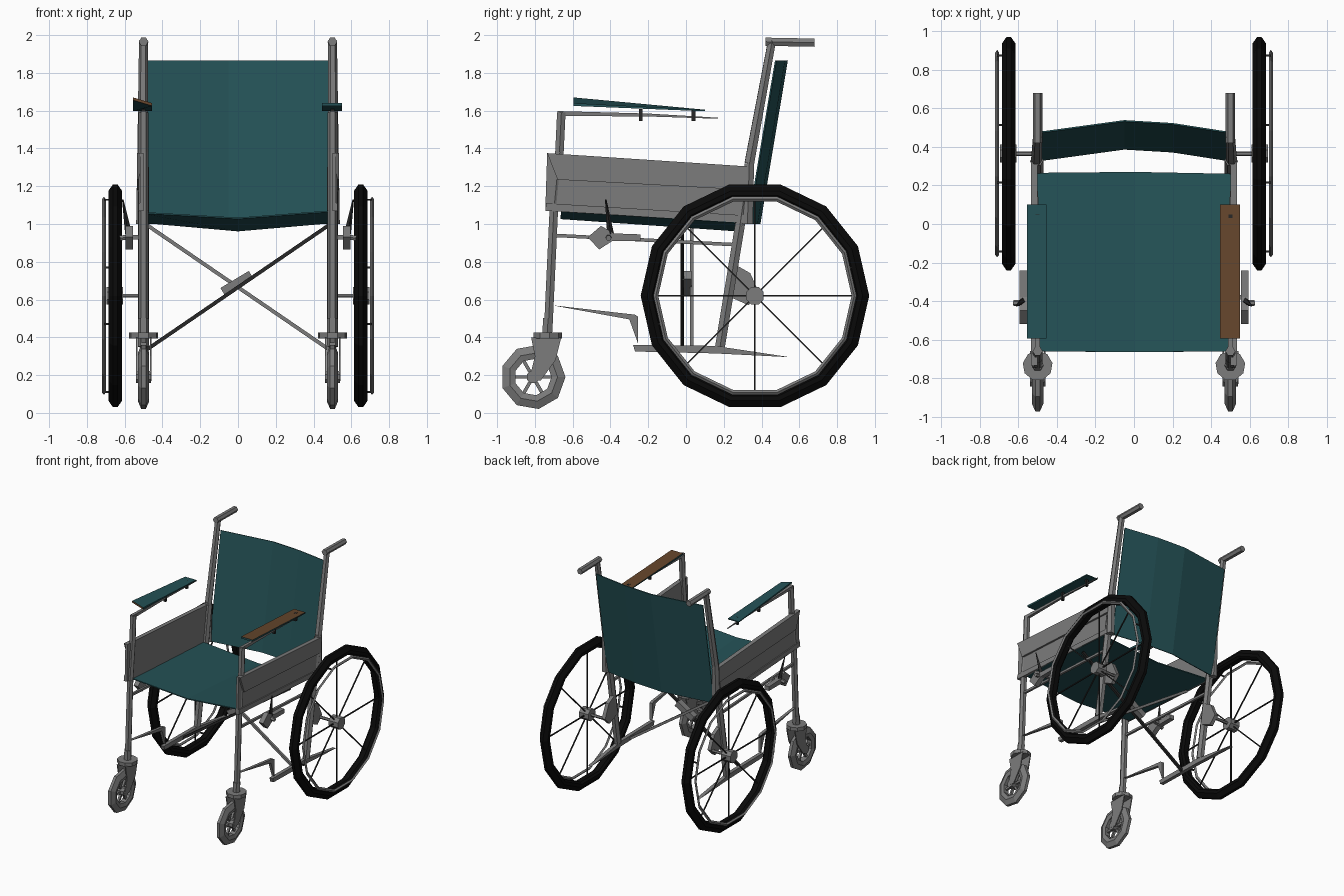
import bpy, bmesh, math
from mathutils import Vector, Matrix

cube = bpy.data.objects.get("Cube")
if cube:
    bpy.data.objects.remove(cube)


def material(name, r, g, b):
    m = bpy.data.materials.new(name)
    m.use_nodes = True
    m.diffuse_color = (r, g, b, 1)
    m.node_tree.nodes["Principled BSDF"].inputs["Base Color"].default_value = (r, g, b, 1)
    return m


TEAL = material("teal fabric", 0.018, 0.085, 0.095)
GREY = material("grey metal", 0.2, 0.2, 0.2)
DARK = material("dark metal", 0.02, 0.02, 0.02)
BLACK = material("black rubber", 0.003, 0.003, 0.003)
BROWN = material("brown padding", 0.13, 0.06, 0.025)


def finish(name, bm, *mats, rule=None):
    bmesh.ops.recalc_face_normals(bm, faces=bm.faces)
    bm.normal_update()
    if rule:
        for f in bm.faces:
            f.material_index = rule(f)
    me = bpy.data.meshes.new(name)
    bm.to_mesh(me)
    bm.free()
    for m in mats:
        me.materials.append(m)
    ob = bpy.data.objects.new(name, me)
    bpy.context.collection.objects.link(ob)
    return ob


def add_rod(bm, a, b, r1, r2, sides):
    a, b = Vector(a), Vector(b)
    d = b - a
    turn = d.to_track_quat('Z', 'Y').to_matrix().to_4x4() @ Matrix.Rotation(math.pi / sides, 4, 'Z')
    bmesh.ops.create_cone(bm, cap_ends=True, segments=sides, radius1=r1, radius2=r2,
                          depth=d.length, matrix=Matrix.Translation((a + b) / 2) @ turn)


def rods(name, path, r, mat, sides=6, r_end=None):
    """Chain of straight rods through the path points."""
    bm = bmesh.new()
    n = len(path) - 1
    r_end = r if r_end is None else r_end
    for i in range(n):
        add_rod(bm, path[i], path[i + 1], r + (r_end - r) * i / n, r + (r_end - r) * (i + 1) / n, sides)
    return finish(name, bm, mat)


def plate(name, outline, x0, x1, *mats, rule=None):
    """Side outline in y, z pushed out from x0 to x1."""
    bm = bmesh.new()
    f = bm.faces.new([bm.verts.new((x0, y, z)) for y, z in outline])
    new = bmesh.ops.extrude_face_region(bm, geom=[f])["geom"]
    bmesh.ops.translate(bm, vec=(x1 - x0, 0, 0), verts=[v for v in new if isinstance(v, bmesh.types.BMVert)])
    return finish(name, bm, *mats, rule=rule)


def ring(name, profile, n, centre, mat):
    """Closed x, radius profile turned about the x axis."""
    bm = bmesh.new()
    loops = []
    for i in range(n):
        a = math.tau * i / n
        loops.append([bm.verts.new(Vector(centre) + Vector((x, r * math.cos(a), r * math.sin(a))))
                      for x, r in profile])
    k = len(profile)
    for i in range(n):
        p, q = loops[i], loops[(i + 1) % n]
        for j in range(k):
            bm.faces.new((p[j], p[(j + 1) % k], q[(j + 1) % k], q[j]))
    return finish(name, bm, mat)


def spokes(name, centre, count, r0, r1, thick, mat):
    bm = bmesh.new()
    for i in range(count):
        a = math.tau * i / count
        d = Vector((0, math.cos(a), math.sin(a)))
        add_rod(bm, Vector(centre) + d * r0, Vector(centre) + d * r1, thick, thick, 4)
    return finish(name, bm, mat)


def sheet(name, rows, mat):
    """Thin cloth through rows of points."""
    bm = bmesh.new()
    grid = [[bm.verts.new(p) for p in row] for row in rows]
    for a, b in zip(grid, grid[1:]):
        for i in range(len(a) - 1):
            bm.faces.new((a[i], a[i + 1], b[i + 1], b[i]))
    ob = finish(name, bm, mat)
    mod = ob.modifiers.new("thickness", 'SOLIDIFY')
    mod.thickness = 0.008
    mod.offset = 0
    return ob


# Sagging seat and backrest cloth
sheet("seat", [[(-0.51, -0.66, 1.06), (0, -0.665, 1.03), (0.52, -0.66, 1.07)],
               [(-0.51, 0.265, 1.01), (0, 0.27, 0.965), (0.52, 0.26, 1.01)]], TEAL)
sheet("backrest", [[(x, y + dy, z) for x, dy in ((-0.49, 0), (-0.05, 0.06), (0.2, 0.045), (0.49, 0))]
                   for y, z in ((0.33, 1.0), (0.475, 1.865))], TEAL)

# Crossed braces under the seat
rods("cross_brace_grey", [(-0.49, 0.03, 1.0), (0.49, 0.03, 0.33)], 0.014, GREY, 4)
rods("cross_brace_dark", [(0.49, -0.02, 1.0), (-0.49, -0.02, 0.33)], 0.014, DARK, 4)
rods("brace_pivot", [(-0.08, 0.005, 0.64), (0.07, 0.005, 0.73)], 0.035, GREY, 4)

for s, side in ((1, "left"), (-1, "right")):
    X = 0.5 * s

    # Frame tubes
    rods(side + "_front_post", [(X, -0.73, 0.43), (X, -0.70, 1.07), (X, -0.67, 1.38), (X, -0.66, 1.59)],
         0.026, GREY)
    rods(side + "_arm_tube", [(X, -0.68, 1.585), (X, -0.2, 1.577), (X, 0.17, 1.56)], 0.018, GREY, 4, 0.004)
    rods(side + "_rear_post", [(X, 0.18, 0.35), (X, 0.285, 0.99), (X, 0.33, 1.3)], 0.03, GREY)
    rods(side + "_back_post", [(X * 1.01, 0.325, 1.0), (X * 1.01, 0.335, 1.32), (X, 0.455, 1.97)], 0.034, GREY, 6, 0.024)
    rods(side + "_push_handle", [(X, 0.42, 1.965), (X, 0.68, 1.96)], 0.025, GREY)
    rods(side + "_seat_rail", [(X, -0.7, 0.94), (X, 0.27, 0.89)], 0.013, GREY, 4)
    plate(side + "_lower_rail", [(-0.28, 0.36), (0.15, 0.355), (0.55, 0.295), (0.15, 0.315), (-0.27, 0.325)],
          X - 0.015, X + 0.015, GREY)
    plate(side + "_lower_strut", [(-0.71, 0.57), (-0.27, 0.52), (-0.255, 0.51), (-0.255, 0.37), (-0.3, 0.495)],
          X - 0.012, X + 0.012, GREY)

    # Skirt panel with raised top and bottom bands
    plate(side + "_side_panel", [(-0.735, 1.375), (0.325, 1.305), (0.325, 1.005), (-0.745, 1.07)],
          0.5 * s, 0.52 * s, GREY)
    plate(side + "_panel_top_band", [(-0.735, 1.375), (0.325, 1.305), (0.325, 1.18), (-0.68, 1.235)],
          0.515 * s, 0.535 * s, GREY)
    plate(side + "_panel_bottom_band", [(-0.745, 1.07), (-0.74, 1.11), (0.325, 1.045), (0.325, 1.005)],
          0.515 * s, 0.528 * s, GREY)

    # Brackets below the armrest
    for y in (-0.24, 0.04):
        rods(side + "_pad_bracket", [(X, y, 1.545), (X, y, 1.61)], 0.014, DARK, 4)

    # Parking brake
    plate(side + "_brake_body", [(-0.52, 0.93), (-0.45, 0.99), (-0.38, 0.95), (-0.24, 0.945), (-0.24, 0.91),
                                 (-0.39, 0.91), (-0.46, 0.865)], 0.555 * s, 0.595 * s, GREY)
    rods(side + "_brake_lever", [(0.58 * s, -0.40, 0.95), (0.61 * s, -0.425, 1.13)], 0.018, DARK, 4, 0.004)
    rods(side + "_brake_mount", [(X, -0.38, 0.93), (0.57 * s, -0.38, 0.93)], 0.016, GREY, 4)
    rods(side + "_brake_pin", [(0.59 * s, -0.41, 0.93), (0.625 * s, -0.41, 0.925)], 0.015, GREY)

    # Axle mount
    plate(side + "_axle_plate", [(0.25, 0.69), (0.27, 0.78), (0.34, 0.74), (0.39, 0.63), (0.33, 0.57), (0.22, 0.62)],
          0.47 * s, 0.5 * s, GREY)
    rods(side + "_axle", [(0.49 * s, 0.365, 0.62), (0.62 * s, 0.365, 0.62)], 0.012, GREY)

    # Main wheel
    C = (0.65 * s, 0.365, 0.62)
    ring(side + "_tyre", [(-0.036, 0.57), (-0.012, 0.605), (0.012, 0.605), (0.036, 0.57), (0.036, 0.545),
                          (0.02, 0.53), (-0.02, 0.53), (-0.036, 0.545)], 14, C, BLACK)
    H = (0.71 * s, 0.365, 0.62)
    ring(side + "_hand_rim", [(-0.01, 0.525), (0, 0.538), (0.01, 0.525), (0, 0.512)], 14, H, GREY)
    spokes(side + "_wheel_spokes", C, 8, 0.03, 0.535, 0.006, DARK)
    rods(side + "_hub", [(0.61 * s, 0.365, 0.62), (0.695 * s, 0.365, 0.62)], 0.05, GREY, 8)
    for i in range(4):
        a = math.tau * (i + 0.5) / 4 - 0.5
        y, z = 0.365 + 0.53 * math.cos(a), 0.62 + 0.53 * math.sin(a)
        rods(side + "_rim_stud", [(0.66 * s, y, z), (0.71 * s, y, z)], 0.007, DARK, 4)

    # Caster
    K = (X, -0.81, 0.19)
    ring(side + "_caster_tyre", [(-0.03, 0.13), (-0.012, 0.172), (0.012, 0.172), (0.03, 0.13),
                                 (0.022, 0.098), (-0.022, 0.098)], 9, K, GREY)
    spokes(side + "_caster_spokes", K, 6, 0.02, 0.105, 0.013, GREY)
    rods(side + "_caster_hub", [(X - 0.04, -0.81, 0.19), (X + 0.04, -0.81, 0.19)], 0.035, GREY, 8)
    for x in (-0.04, 0.034):
        plate(side + "_caster_fork", [(-0.82, 0.4), (-0.66, 0.4), (-0.69, 0.28), (-0.77, 0.17),
                                      (-0.83, 0.18), (-0.8, 0.3)], X + x, X + x + 0.008, GREY)
    rods(side + "_caster_cap", [(X, -0.735, 0.395), (X, -0.735, 0.425)], 0.078, GREY, 9)
    rods(side + "_caster_stem", [(X, -0.735, 0.42), (X, -0.73, 0.5)], 0.03, GREY)

# Armrest pads, the right one tilted inwards
outline = [(-0.595, 1.625), (-0.595, 1.64), (0.1, 1.605), (0.1, 1.597)]
plate("left_arm_pad", outline, 0.445, 0.55, TEAL, BROWN, rule=lambda f: int(f.normal.z > 0.5))
pad = plate("right_arm_pad", outline, -0.555, -0.455, TEAL, BROWN, rule=lambda f: int(f.normal.y < -0.5))
for v in pad.data.vertices:
    if v.co.x < -0.5 and v.co.y < 0:
        v.co.z += 0.03
